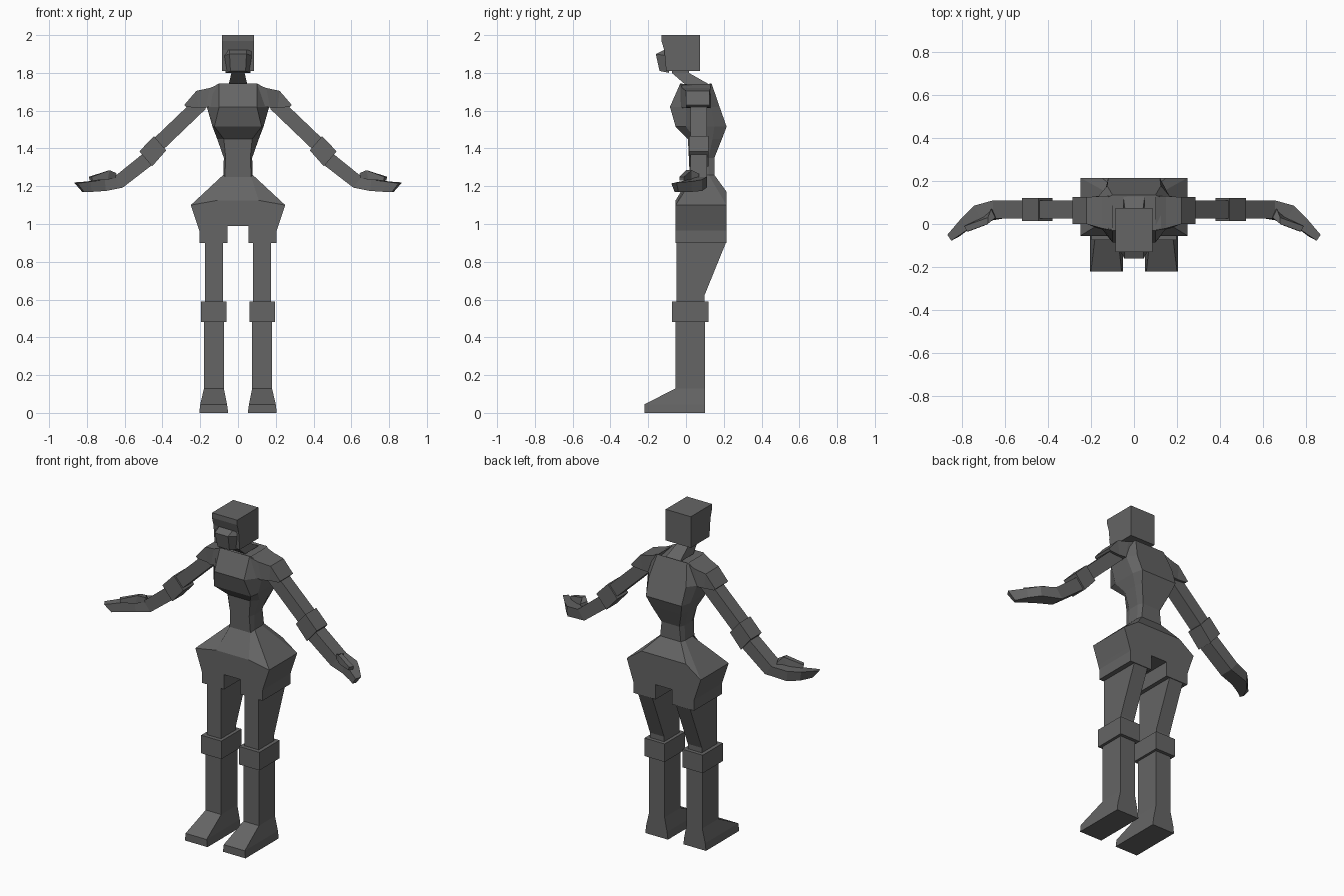
import bpy, bmesh
from mathutils import Vector

grey = bpy.data.materials.new("dark grey")
grey.diffuse_color = (0.13, 0.13, 0.13, 1)


def loft(name, rings, mirror=False):
    """Skin a list of equal-length point rings and cap both ends."""
    bm = bmesh.new()
    loops = [[bm.verts.new(p) for p in ring] for ring in rings]
    n = len(loops[0])
    for a, b in zip(loops, loops[1:]):
        for i in range(n):
            j = (i + 1) % n
            bm.faces.new((a[i], a[j], b[j], b[i]))
    bm.faces.new(loops[0])
    bm.faces.new(loops[-1])
    bmesh.ops.recalc_face_normals(bm, faces=bm.faces)
    mesh = bpy.data.meshes.new(name)
    bm.to_mesh(mesh)
    bm.free()
    mesh.materials.append(grey)
    obj = bpy.data.objects.new(name, mesh)
    bpy.context.collection.objects.link(obj)
    if mirror:
        mod = obj.modifiers.new("mirror", 'MIRROR')
        mod.use_mirror_merge = False
    return obj


def level(x0, x1, y0, y1, z):
    """Horizontal rectangle."""
    return [(x0, y0, z), (x1, y0, z), (x1, y1, z), (x0, y1, z)]


def across(top, bottom, y0, y1):
    """Arm section: upper and lower (x, z) points spread from y0 to y1."""
    return [(top[0], y0, top[1]), (top[0], y1, top[1]),
            (bottom[0], y1, bottom[1]), (bottom[0], y0, bottom[1])]


def body_ring(front, side, back):
    """Eight-point ring: front (x,y,z), side (x,y0,y1,z), back (x,y,z)."""
    fx, fy, fz = front
    sx, s0, s1, sz = side
    bx, by, bz = back
    return [(-fx, fy, fz), (fx, fy, fz), (sx, s0, sz), (sx, s1, sz),
            (bx, by, bz), (-bx, by, bz), (-sx, s1, sz), (-sx, s0, sz)]


# Torso from the collar down to the hips
loft("torso", [
    body_ring((.10, -.03, 1.745), (.15, .0, .11, 1.715), (.10, .135, 1.745)),
    body_ring((.10, -.085, 1.62), (.165, .0, .13, 1.62), (.125, .178, 1.62)),
    body_ring((.125, -.055, 1.515), (.135, .0, .15, 1.515), (.12, .215, 1.515)),
    body_ring((.075, .01, 1.45), (.11, .05, .14, 1.45), (.10, .19, 1.45)),
    body_ring((.065, .015, 1.35), (.075, .05, .12, 1.35), (.06, .15, 1.35)),
    body_ring((.07, .02, 1.25), (.078, .05, .12, 1.26), (.07, .15, 1.26)),
    body_ring((.11, -.055, 1.125), (.25, -.055, .215, 1.10), (.15, .215, 1.17)),
    body_ring((.11, -.055, .99), (.213, -.055, .215, .99), (.11, .215, .99)),
])

# Neck, head and the jutting lower face
loft("neck", [level(-.05, .05, .0, .13, 1.735),
              level(-.035, .035, -.075, .015, 1.80),
              level(-.035, .035, -.075, .015, 1.82)])
loft("head", [level(-.085, .085, -.105, .075, 1.81),
              level(-.085, .085, -.115, .075, 1.92),
              level(-.085, .085, -.13, .075, 1.97),
              level(-.085, .085, -.13, .075, 2.0)])
loft("jaw", [[(-.065, -.09, 1.80), (-.04, -.14, 1.81), (.04, -.14, 1.81), (.065, -.09, 1.80)],
             [(-.08, -.10, 1.89), (-.045, -.16, 1.90), (.045, -.16, 1.90), (.08, -.10, 1.89)],
             [(-.08, -.10, 1.92), (-.045, -.12, 1.92), (.045, -.12, 1.92), (.08, -.10, 1.92)]])

# Legs
loft("thigh_cuff", [level(.055, .213, -.055, .215, .99),
                    level(.055, .205, -.055, .215, .965),
                    level(.055, .205, -.055, .215, .90)], True)
loft("thigh", [level(.08, .175, -.05, .213, .905),
               level(.08, .175, -.05, .097, .62),
               level(.08, .175, -.05, .097, .58)], True)
loft("knee", [level(.06, .197, -.075, .12, .59),
              level(.06, .197, -.075, .12, .48)], True)
loft("shin_and_foot", [level(.075, .18, -.055, .10, .49),
                       level(.075, .18, -.055, .10, .13),
                       level(.058, .2, -.22, .10, .045),
                       level(.052, .205, -.22, .10, 0)], True)

# Arms
loft("shoulder", [across((.10, 1.74), (.13, 1.63), -.03, .13),
                  across((.15, 1.72), (.17, 1.615), -.02, .13),
                  across((.22, 1.705), (.21, 1.615), .0, .125),
                  across((.285, 1.63), (.275, 1.62), .0, .125)], True)
loft("upper_arm", [across((.25, 1.64), (.17, 1.61), .025, .11),
                   across((.48, 1.42), (.41, 1.38), .025, .11)], True)
loft("elbow", [across((.445, 1.465), (.38, 1.39), .015, .12),
               across((.522, 1.385), (.455, 1.305), .015, .12)], True)
loft("forearm", [across((.50, 1.375), (.445, 1.32), .025, .11),
                 across((.655, 1.25), (.61, 1.193), .025, .11)], True)
loft("hand", [across((.655, 1.25), (.61, 1.193), .025, .11),
              [(.705, .01, 1.235), (.745, .085, 1.235), (.74, .085, 1.175), (.70, .01, 1.175)],
              [(.78, -.03, 1.225), (.80, .03, 1.225), (.79, .03, 1.17), (.775, -.03, 1.17)],
              [(.85, -.078, 1.215), (.868, -.05, 1.22), (.825, -.04, 1.17), (.815, -.06, 1.17)]], True)
loft("thumb", [[(.64, .03, 1.245), (.66, .07, 1.245), (.665, .07, 1.265), (.645, .03, 1.27)],
               [(.69, -.005, 1.235), (.705, .03, 1.235), (.68, .03, 1.285), (.68, .0, 1.285)],
               [(.77, -.035, 1.23), (.785, -.01, 1.23), (.79, -.01, 1.25), (.775, -.035, 1.25)]], True)
